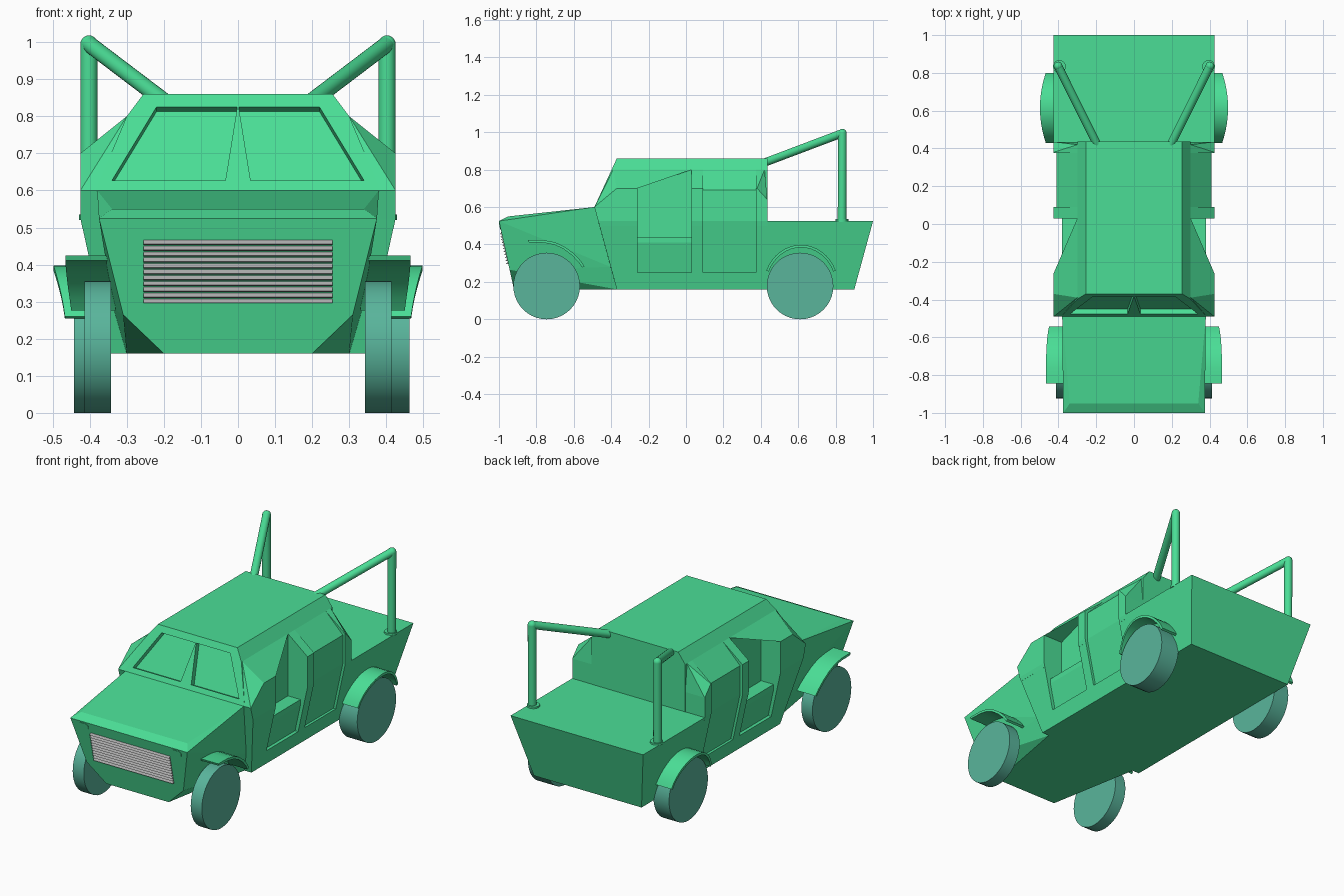
import bpy, bmesh, math
from mathutils import Vector

if "Cube" in bpy.data.objects:
    bpy.data.objects.remove(bpy.data.objects["Cube"])


def material(name, col):
    m = bpy.data.materials.new(name)
    m.diffuse_color = (*col, 1)
    m.use_nodes = True
    m.node_tree.nodes["Principled BSDF"].inputs["Base Color"].default_value = m.diffuse_color
    return m


GREEN = material("green_paint", (0.069, 0.73, 0.305))
TEAL = material("tyre_teal", (0.10, 0.46, 0.33))
GREY = material("grille_grey", (0.4, 0.4, 0.4))


def finish(name, bm, mat=GREEN, smooth=False):
    bmesh.ops.recalc_face_normals(bm, faces=bm.faces[:])
    me = bpy.data.meshes.new(name)
    bm.to_mesh(me)
    bm.free()
    ob = bpy.data.objects.new(name, me)
    bpy.context.collection.objects.link(ob)
    me.materials.append(mat)
    if smooth:
        for o in bpy.context.selected_objects:
            o.select_set(False)
        ob.select_set(True)
        bpy.context.view_layer.objects.active = ob
        bpy.ops.object.shade_smooth_by_angle(angle=math.radians(35))
    return ob


def hull(name, half):
    """Convex solid from points mirrored over x."""
    bm = bmesh.new()
    for x, y, z in half:
        for s in (1, -1):
            bm.verts.new((s * x, y, z))
    res = bmesh.ops.convex_hull(bm, input=bm.verts[:])
    junk = [v for v in bm.verts if not v.link_faces]
    bmesh.ops.delete(bm, geom=junk, context='VERTS')
    bmesh.ops.dissolve_limit(bm, angle_limit=0.01, verts=bm.verts[:], edges=bm.edges[:])
    return finish(name, bm)


def prism(name, pts, vec, mat=GREEN):
    """Flat outline extruded along a vector."""
    bm = bmesh.new()
    f = bm.faces.new([bm.verts.new(p) for p in pts])
    ext = bmesh.ops.extrude_face_region(bm, geom=[f], use_keep_orig=True)
    bmesh.ops.translate(bm, vec=vec, verts=[v for v in ext['geom'] if isinstance(v, bmesh.types.BMVert)])
    return finish(name, bm, mat)


def boolean(target, tool, op):
    m = target.modifiers.new("cut", 'BOOLEAN')
    m.operation, m.solver, m.object = op, 'EXACT', tool
    bpy.context.view_layer.objects.active = target
    bpy.ops.object.modifier_apply(modifier=m.name)
    bpy.data.objects.remove(tool)


def rod(name, a, b, r, mat=GREEN, n=24):
    a, b = Vector(a), Vector(b)
    bm = bmesh.new()
    bmesh.ops.create_cone(bm, cap_ends=True, segments=n, radius1=r, radius2=r, depth=(b - a).length)
    bm.transform((b - a).to_track_quat('Z', 'Y').to_matrix().to_4x4())
    bmesh.ops.translate(bm, vec=(a + b) / 2, verts=bm.verts[:])
    return finish(name, bm, mat, True)


def screen_y(z):          # sloping windscreen plane
    return -0.49 + (z - 0.6) * 0.12 / 0.26


def nose_y(z):            # sloping nose plane
    return -1 + (0.525 - z) * 0.08 / 0.365


# Cab and load bed
body = hull("cab_and_bed", [(.345, -.37, .16), (.345, .9, .16), (.425, 1, .525), (.425, -.4695, .525)])
sides = hull("cab_sides", [(.42, -.46, .5), (.425, -.4695, .525), (.425, -.49, .6), (.425, -.37, .7),
                           (.30, -.39, .8), (.30, .42, .8), (.425, .38, .7), (.425, .435, .64),
                           (.425, .435, .525), (.42, .435, .5)])
roof = hull("roof_core", [(.255, -.37, .86), (.30, screen_y(.8), .8), (.385, -.49, .6), (.38, -.45, .5),
                          (.255, .436, .86), (.30, .436, .8), (.30, .436, .5)])
boolean(body, sides, 'UNION')
boolean(body, roof, 'UNION')

# Door openings and recessed door panels
for s in (1, -1):
    op = prism("front_opening", [(s * .30, y, z) for y, z in
               ((-.26, .44), (.03, .44), (.03, .80), (-.26, .70))], (s * .3, 0, 0))
    boolean(body, op, 'DIFFERENCE')
    for y, w, prof in ((-.26, .29, ((.345, .25), (.38, .41), (.38, .45), (.6, .45), (.6, .25))),
                       (.09, .285, ((.30, .80), (.41, .69), (.41, .525), (.35, .25), (.6, .25), (.6, .80)))):
        cut = prism("panel_cut", [(s * x, y, z) for x, z in prof], (0, w, 0))
        boolean(body, cut, 'DIFFERENCE')

# Split windscreen recesses
normal = Vector((0, -.26, .12)).normalized()
for s in (1, -1):
    pts = [Vector((s * x, screen_y(z), z)) + normal * .04 for x, z in
           ((.002, .825), (.22, .825), (.34, .627), (.034, .627))]
    boolean(body, prism("screen_cut", pts, normal * -.07), 'DIFFERENCE')

# Bonnet
hull("bonnet", [(.375, -1, .525), (.34, -.95, .55), (.38, -.49, .6), (.31, nose_y(.265), .265),
                (.2, nose_y(.16), .16), (.335, -.403, .28), (.30, -.37, .16)])

# Louvred grille
n, z0, z1 = 11, .295, .47
step = (z1 - z0) / n
outline = [(-.255, nose_y(z0) + .02, z0)]
for i in range(n):
    z = z0 + i * step
    outline += [(-.255, nose_y(z) - .012, z + step * .1), (-.255, nose_y(z) - .001, z + step * .9)]
outline.append((-.255, nose_y(z1) + .02, z1))
prism("grille", outline, (.51, 0, 0), GREY)

# Oval headlights
for s, side in ((1, "right"), (-1, "left")):
    pts = []
    for i in range(20):
        a = math.tau * (i + .5) / 20
        x = s * .298 + .018 * math.cos(a) + math.copysign(.018, math.cos(a))
        z = .498 + .019 * math.sin(a)
        pts.append((x, nose_y(z) - .003, z))
    prism("headlight_" + side, pts, (0, .015, 0))


def fender(name, path, yc, s):
    """Thin mudguard swept along (y, z, outer x) stations."""
    bm = bmesh.new()
    rings = []
    for y, z, xo in path:
        d = Vector((0, y - yc, z - .178)).normalized() * .014
        p, q = Vector((s * .33, y, z)), Vector((s * xo, y, z))
        rings.append([bm.verts.new(v) for v in (p, q, q - d, p - d)])
    for a, b in zip(rings, rings[1:]):
        for k in range(4):
            bm.faces.new((a[k], a[(k + 1) % 4], b[(k + 1) % 4], b[k]))
    bm.faces.new(rings[0])
    bm.faces.new(rings[-1])
    finish(name, bm, GREEN, True)


front_path = [(-.845, .424, .465), (-.76, .423, .465), (-.70, .412, .465), (-.65, .389, .463),
              (-.60, .352, .459), (-.565, .315, .454), (-.543, .283, .45)]
rear_path = []
for i in range(17):
    a = math.radians(22 + 136 * i / 16)
    rear_path.append((.615 + .20 * math.cos(a), .178 + .22 * math.sin(a), .462 + .036 * math.sin(a) ** 2))

# Wheels, mudguards and bed bars on both sides
for s, side in ((1, "right"), (-1, "left")):
    rod("front_wheel_" + side, (s * .343, -.745, .178), (s * .414, -.745, .178), .178, TEAL, 40)
    rod("rear_wheel_" + side, (s * .343, .61, .178), (s * (.4525 + s * .0095), .61, .178), .178, TEAL, 40)
    fender("front_mudguard_" + side, front_path, -.745, s)
    fender("rear_mudguard_" + side, rear_path, .615, s)
    top = (s * .402, .836, .995)
    rod("bar_post_" + side, (s * .402, .834, .52), top, .023)
    rod("bar_brace_" + side, top, (s * .195, .42, .838), .022)
    rod("bar_foot_" + side, (s * .395, .834, .52), (s * .395, .834, .535), .034)
    bm = bmesh.new()
    bmesh.ops.create_uvsphere(bm, u_segments=20, v_segments=12, radius=.0232)
    bmesh.ops.translate(bm, vec=top, verts=bm.verts[:])
    finish("bar_joint_" + side, bm, GREEN, True)
